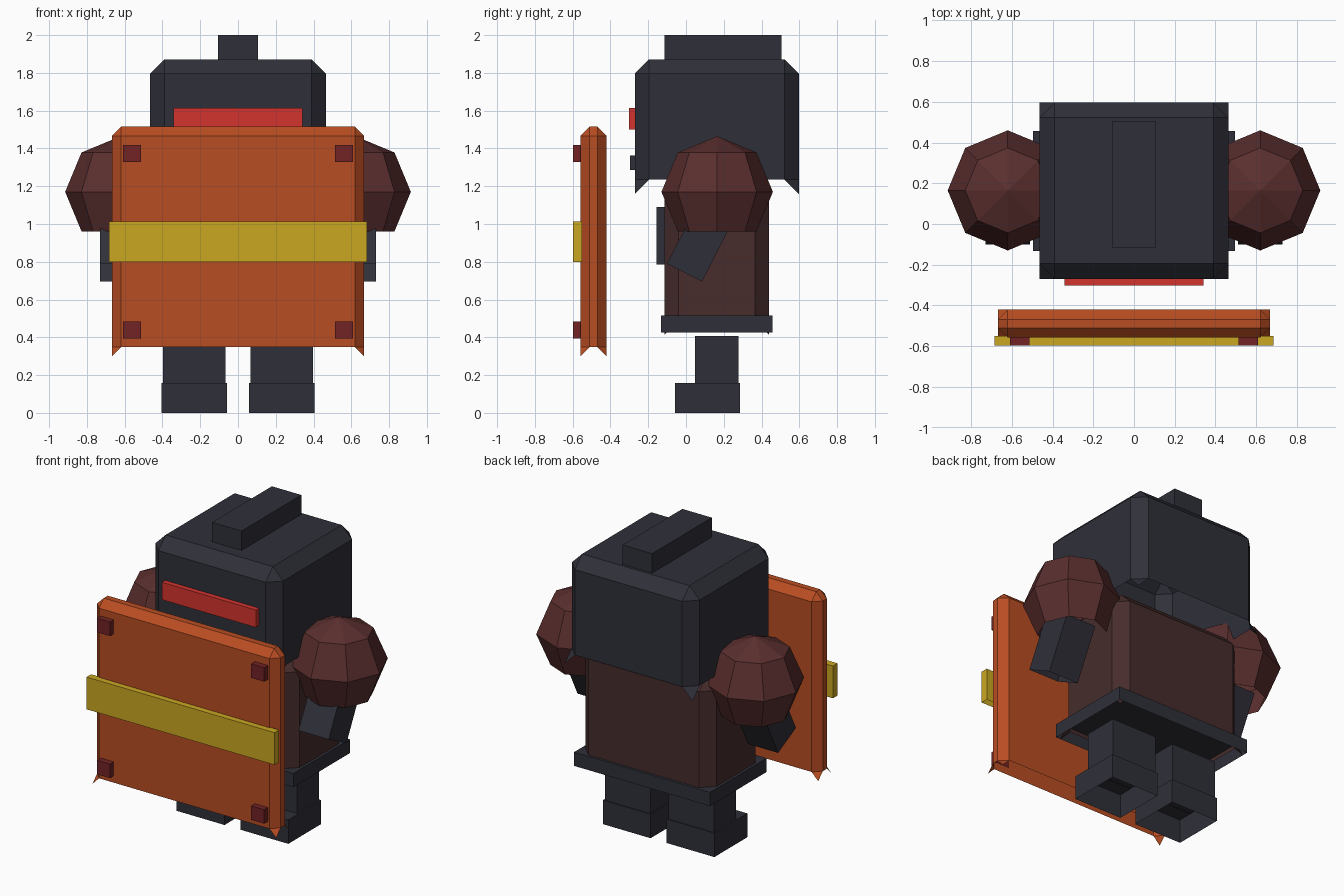
import bpy, bmesh, math
from mathutils import Matrix, Vector

if "Cube" in bpy.data.objects:
    bpy.data.objects.remove(bpy.data.objects["Cube"], do_unlink=True)


def material(name, hex_code):
    """Flat material from an sRGB hex colour, stored as linear values."""
    srgb = [int(hex_code[i:i + 2], 16) / 255 for i in (0, 2, 4)]
    lin = [c / 12.92 if c < 0.04045 else ((c + 0.055) / 1.055) ** 2.4 for c in srgb]
    m = bpy.data.materials.new(name)
    m.use_nodes = True
    m.diffuse_color = (*lin, 1)
    for node in m.node_tree.nodes:
        if node.type == "BSDF_PRINCIPLED":
            node.inputs["Base Color"].default_value = (*lin, 1)
    return m


DARK = material("dark_steel", "2f3039")
MAROON = material("maroon", "5a2e2e")
BROWN = material("dark_brown", "472c2c")
ORANGE = material("burnt_orange", "b94d22")
YELLOW = material("mustard", "cba722")
RED = material("bright_red", "d4342f")
WINE = material("wine_red", "722325")


def finish(name, bm, mat):
    """Drop the undersides, which are left open, and make the object."""
    bm.normal_update()
    under = [f for f in bm.faces if f.normal.z < -0.5]
    bmesh.ops.delete(bm, geom=under, context="FACES")
    mesh = bpy.data.meshes.new(name)
    bm.to_mesh(mesh)
    bm.free()
    mesh.materials.append(mat)
    obj = bpy.data.objects.new(name, mesh)
    bpy.context.collection.objects.link(obj)
    return obj


def box(name, x, y, z, mat, bevel=0, tilt=0):
    """Box from (min, max) ranges, optionally chamfered or tilted about x."""
    lo, hi = Vector((x[0], y[0], z[0])), Vector((x[1], y[1], z[1]))
    bm = bmesh.new()
    bmesh.ops.create_cube(bm, size=1)
    bmesh.ops.transform(bm, verts=bm.verts, matrix=Matrix.Translation((lo + hi) / 2)
                        @ Matrix.Rotation(tilt, 4, "X")
                        @ Matrix.Diagonal((*(hi - lo), 1)))
    if bevel:
        bmesh.ops.bevel(bm, geom=bm.edges[:], offset=bevel, segments=1,
                        profile=0.5, affect="EDGES")
        # pointed tips at the lower corners
        for sx, cx in ((1, lo.x), (-1, hi.x)):
            for sy, cy in ((1, lo.y), (-1, hi.y)):
                tri = [(cx + sx * bevel, cy, lo.z + bevel),
                       (cx, cy, lo.z),
                       (cx, cy + sy * bevel, lo.z + bevel)]
                if sx != sy:
                    tri.reverse()
                f = bm.faces.new([bm.verts.new(p) for p in tri])
                f.normal_update()
                if f.normal.z < 0:
                    f.normal_flip()
    return finish(name, bm, mat)


def both(lo, hi):
    """The same range on the left and on the right."""
    return (("left", (lo, hi)), ("right", (-hi, -lo)))


# Head with crest, visor and mouth plate
box("head", (-0.465, 0.465), (-0.27, 0.597), (1.16, 1.872), DARK, bevel=0.075)
box("crest", (-0.107, 0.107), (-0.115, 0.505), (1.85, 2.0), DARK)
box("visor", (-0.342, 0.342), (-0.303, -0.25), (1.5, 1.615), RED)
box("mouth_plate", (-0.2, 0.2), (-0.297, -0.25), (1.287, 1.362), DARK)

# Body with chest plate and belt
box("body", (-0.477, 0.477), (-0.115, 0.44), (0.413, 1.22), BROWN, bevel=0.075)
box("chest_plate", (-0.3, 0.3), (-0.157, -0.1), (0.785, 1.09), DARK)
box("belt", (-0.495, 0.495), (-0.132, 0.457), (0.425, 0.515), DARK)

# Legs and feet
for side, x in both(0.066, 0.396):
    box(side + "_leg", x, (0.047, 0.277), (0.15, 0.407), DARK)
for side, x in both(0.058, 0.406):
    box(side + "_foot", x, (-0.057, 0.285), (0, 0.157), DARK)

# Shoulder balls and tilted forearms
for side, s in (("left", 1), ("right", -1)):
    bm = bmesh.new()
    bmesh.ops.create_uvsphere(bm, u_segments=8, v_segments=4, radius=0.295,
                              matrix=Matrix.Translation((s * 0.62, 0.165, 1.17)))
    finish(side + "_shoulder", bm, MAROON)
for side, x in both(0.51, 0.73):
    box(side + "_forearm", x, (-0.03, 0.178), (0.723, 1.083), DARK,
        tilt=-math.radians(27))

# Shield with cross band and corner studs
box("shield", (-0.668, 0.668), (-0.558, -0.42), (0.3, 1.515), ORANGE, bevel=0.048)
box("shield_band", (-0.684, 0.684), (-0.597, -0.55), (0.8, 1.012), YELLOW)
for side, x in both(0.514, 0.608):
    for level, z in (("lower", 0.393), ("upper", 1.327)):
        box(f"{level}_{side}_stud", x, (-0.597, -0.55), (z, z + 0.092), WINE)
